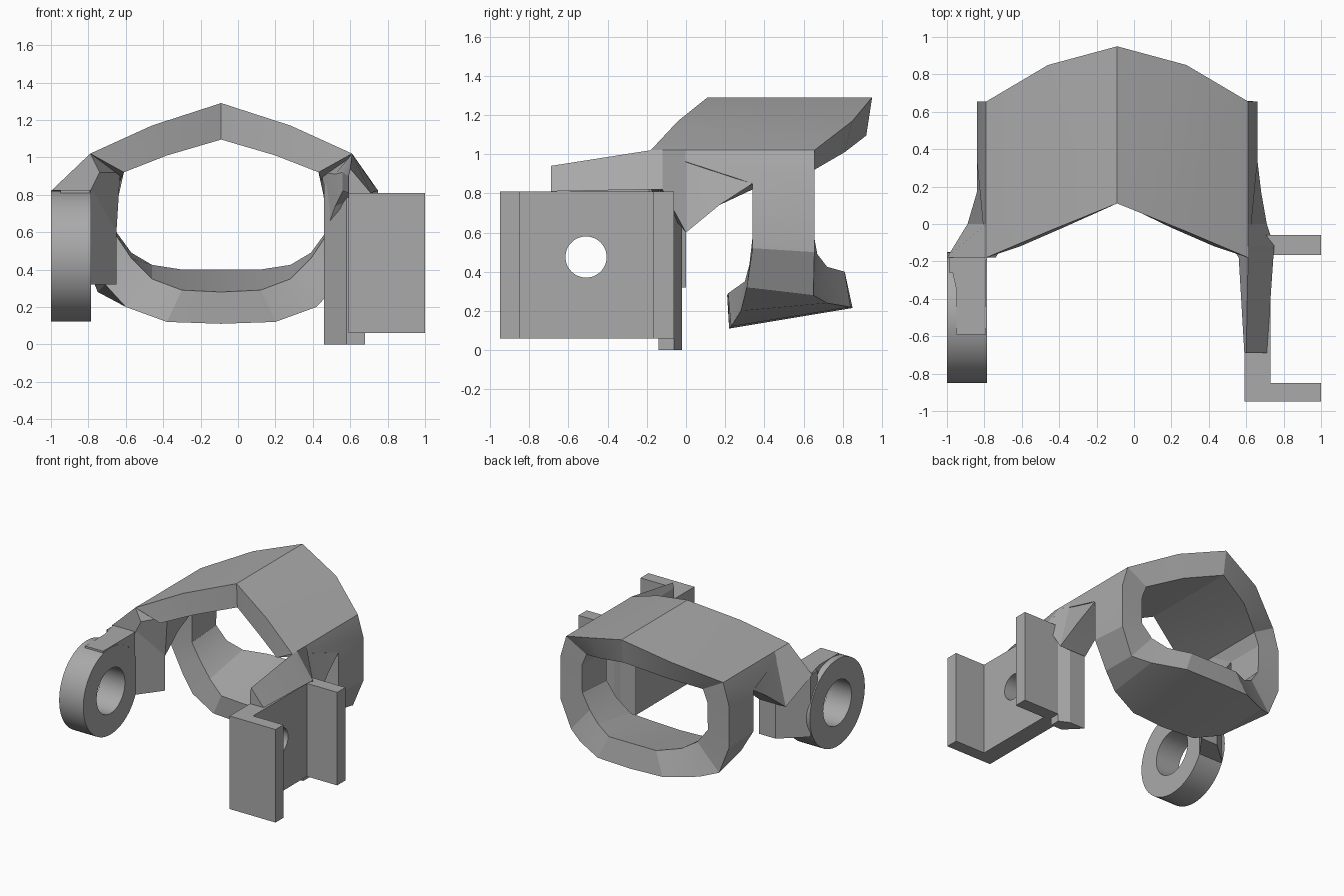
import bpy, bmesh, math
from mathutils import Matrix

old = bpy.data.objects.get("Cube")
if old:
    bpy.data.objects.remove(old, do_unlink=True)

GREY = (0.4, 0.4, 0.4, 1)
grey = bpy.data.materials.new("plain grey")
grey.use_nodes = True
grey.diffuse_color = GREY
grey.node_tree.nodes["Principled BSDF"].inputs["Base Color"].default_value = GREY


def finish(name, bm):
    bmesh.ops.recalc_face_normals(bm, faces=bm.faces)
    mesh = bpy.data.meshes.new(name)
    bm.to_mesh(mesh)
    bm.free()
    mesh.materials.append(grey)
    ob = bpy.data.objects.new(name, mesh)
    bpy.context.collection.objects.link(ob)
    bpy.ops.object.select_all(action='DESELECT')
    ob.select_set(True)
    bpy.context.view_layer.objects.active = ob
    bpy.ops.object.shade_smooth_by_angle(angle=math.radians(20))
    return ob


def loft(name, sections, closed=False):
    """Skin a row of equal-sized cross-sections; cap the ends unless closed."""
    bm = bmesh.new()
    rows = [[bm.verts.new(p) for p in s] for s in sections]
    pairs = list(zip(rows, rows[1:]))
    if closed:
        pairs.append((rows[-1], rows[0]))
    else:
        bm.faces.new(rows[0])
        bm.faces.new(rows[-1])
    n = len(rows[0])
    for a, b in pairs:
        for i in range(n):
            j = (i + 1) % n
            bm.faces.new((a[i], a[j], b[j], b[i]))
    return finish(name, bm)


def prism(name, plan, z0, z1):
    return loft(name, [[(x, y, z) for x, y in plan] for z in (z0, z1)])


# Hood and lower band: one closed loop of four-cornered sections.
# Corners: front outer, back outer, back inner, front inner as (offset, y, z).
MID = -0.09
half = [
    ((0, .11, 1.29), (0, .95, 1.29), (0, .92, 1.095), (0, .12, 1.095)),
    ((.37, -.04, 1.17), (.37, .85, 1.17), (.29, .81, 1.01), (.29, -.02, 1.01)),
    ((.70, -.18, 1.02), (.70, .655, 1.02), (.52, .655, .92), (.52, -.12, .92)),
    ((.75, .34, .85), (.75, .655, .85), (.56, .655, .82), (.56, .34, .82)),
    ((.75, .34, .52), (.75, .655, .50), (.56, .65, .60), (.56, .34, .58)),
    ((.62, .31, .32), (.66, .65, .28), (.48, .67, .49), (.48, .33, .46)),
    ((.51, .28, .20), (.53, .72, .24), (.37, .72, .425), (.37, .30, .35)),
    ((.29, .23, .12), (.29, .84, .22), (.21, .81, .40), (.21, .215, .29)),
    ((0, .22, .11), (0, .85, .215), (0, .81, .40), (0, .21, .28)),
]


def side(s, sign):
    return [(MID + sign * u, y, z) for u, y, z in s]


loft("hood_and_band",
     [side(s, 1) for s in half] + [side(s, -1) for s in half[-2:0:-1]], closed=True)


# Side walls that sweep forward into the arms
# Rows: y, then top outer, bottom outer, bottom inner, top inner as (x, z)
def wall(name, rows):
    loft(name, [[(x, y, z) for x, z in pts] for y, *pts in rows])


wall("left_wall_and_arm", [
    (.34, (.61, 1.02), (.66, .85), (.47, .82), (.43, .92)),
    (.17, (.61, 1.02), (.68, .74), (.47, .74), (.43, .92)),
    (0, (.61, 1.02), (.71, .60), (.47, .60), (.45, .92)),
    (-.12, (.61, 1.02), (.75, .82), (.52, .74), (.52, .91)),
    (-.18, (.61, 1.02), (.745, .82), (.56, .82), (.56, .92)),
    (-.69, (.60, .94), (.71, .81), (.59, .81), (.59, .90)),
])
wall("right_wall", [
    (.34, (-.79, 1.02), (-.84, .85), (-.65, .82), (-.61, .92)),
    (.17, (-.79, 1.02), (-.84, .74), (-.65, .74), (-.61, .92)),
    (0, (-.79, 1.02), (-.89, .60), (-.65, .60), (-.63, .92)),
    (-.18, (-.79, 1.02), (-1, .82), (-.79, .82), (-.74, .92)),
])

# Posts hanging below the side walls
prism("left_post", [(.46, -.02), (.60, -.02), (.68, -.06), (.68, -.14), (.58, -.14)], 0, .86)
prism("right_post", [(-.65, 0), (-.80, 0), (-.99, -.17), (-.99, -.26),
                     (-.79, -.26), (-.79, -.19)], .32, .82)
prism("right_ring_bridge", [(-.99, -.17), (-.95, -.35), (-.95, -.59),
                            (-.79, -.59), (-.79, -.17)], .74, .825)

# Pivot ring
PY, PZ = -.5, .472
ring = []
for k in range(64):
    a = math.tau * k / 64
    ring.append([(x, PY + r * math.cos(a), PZ + r * math.sin(a))
                 for x, r in ((-1, .35), (-.785, .35), (-.785, .18), (-1, .18))])
loft("right_pivot_ring", ring, closed=True)

# Channel bracket with a round hole through its web
bracket = prism("left_channel_bracket", [
    (.59, -.95), (1, -.95), (1, -.85), (.73, -.85),
    (.73, -.165), (1, -.165), (1, -.06), (.59, -.06)], .06, .81)
bm = bmesh.new()
bmesh.ops.create_cone(bm, cap_ends=True, segments=48, radius1=.105, radius2=.105, depth=.4,
                      matrix=Matrix.Translation((.66, -.51, .475)) @ Matrix.Rotation(math.pi / 2, 4, 'Y'))
cutter = finish("hole_cutter", bm)
cutter.hide_render = True
cut = bracket.modifiers.new("hole", 'BOOLEAN')
cut.operation = 'DIFFERENCE'
cut.solver = 'EXACT'
cut.object = cutter
bpy.context.view_layer.objects.active = bracket
bpy.ops.object.modifier_apply(modifier=cut.name)
bpy.data.objects.remove(cutter, do_unlink=True)
